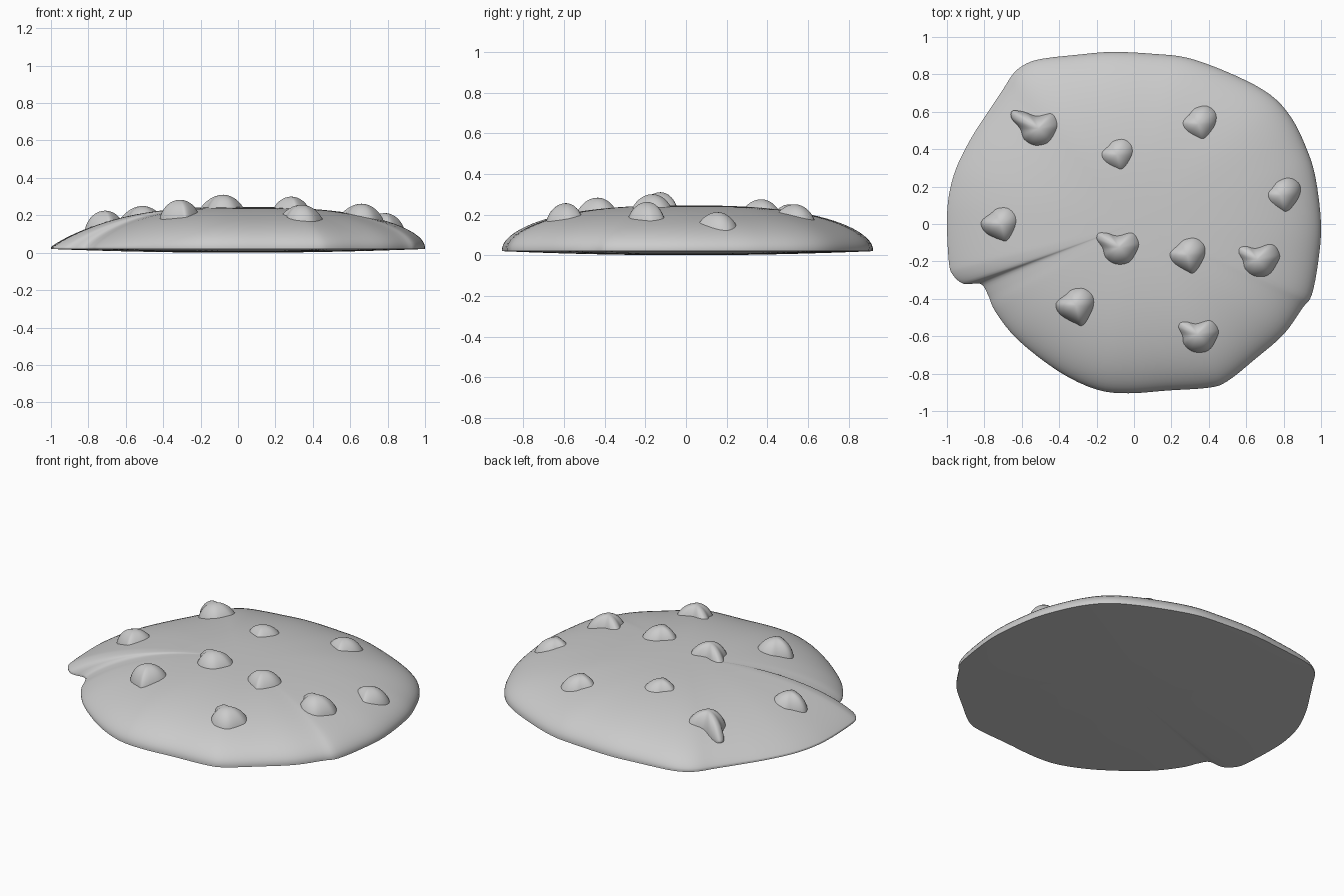
import bpy
import bmesh
import math
from mathutils import Vector

cube = bpy.data.objects.get("Cube")
if cube:
    bpy.data.objects.remove(cube, do_unlink=True)


def flat_colour(name, value):
    mat = bpy.data.materials.new(name)
    mat.use_nodes = True
    colour = (value, value, value, 1)
    mat.diffuse_color = colour
    mat.node_tree.nodes["Principled BSDF"].inputs["Base Color"].default_value = colour
    return mat


grey = flat_colour("plain grey", 0.6)


def smooth_loop(points, steps):
    """Closed Catmull-Rom curve through the given outline points."""
    pts = [Vector(p) for p in points]
    count = len(pts)
    loop = []
    for i in range(count):
        a, b, c, d = (pts[(i + k) % count] for k in (-1, 0, 1, 2))
        for s in range(steps):
            t = s / steps
            loop.append(0.5 * (2 * b + (c - a) * t
                               + (2 * a - 5 * b + 4 * c - d) * t ** 2
                               + (3 * b - a - 3 * c + d) * t ** 3))
    return loop


def build_dome(name, outline, rings, top, bottom, location=(0, 0, 0)):
    """Closed mound: the outline is shrunk ring by ring to the middle, above and below."""
    bm = bmesh.new()
    levels = []
    for height, fractions in ((top, rings), (bottom, rings[::-1])):
        for t in fractions:
            levels.append([bm.verts.new((p.x * t, p.y * t, height(t, p))) for p in outline])
    count = len(outline)
    for lower, upper in zip(levels, levels[1:]):
        for i in range(count):
            j = (i + 1) % count
            bm.faces.new((lower[i], lower[j], upper[j], upper[i]))
    # Fans closing the middle of both sides
    for ring, height in ((levels[0], top), (levels[-1], bottom)):
        centre = bm.verts.new((0, 0, height(0, outline[0])))
        for i in range(count):
            bm.faces.new((centre, ring[i], ring[(i + 1) % count]))
    bmesh.ops.recalc_face_normals(bm, faces=bm.faces)
    mesh = bpy.data.meshes.new(name)
    bm.to_mesh(mesh)
    bm.free()
    mesh.materials.append(grey)
    obj = bpy.data.objects.new(name, mesh)
    obj.location = location
    bpy.context.collection.objects.link(obj)
    bpy.ops.object.select_all(action="DESELECT")
    obj.select_set(True)
    bpy.context.view_layer.objects.active = obj
    bpy.ops.object.shade_smooth_by_angle(angle=math.radians(50))
    return obj


# Biscuit body: uneven round outline with a bite-like notch on one side
body_outline = [
    (1, 0), (.97, .25), (.92, .41), (.84, .57), (.73, .69), (.55, .79),
    (.3, .885), (.1, .91), (-.12, .92), (-.3, .905), (-.48, .885), (-.57, .86),
    (-.64, .81), (-.7, .72), (-.78, .6), (-.87, .46), (-.95, .3), (-.99, .15),
    (-1, 0), (-.99, -.2), (-.97, -.27), (-.91, -.32), (-.82, -.32), (-.78, -.38),
    (-.74, -.47), (-.62, -.62), (-.4, -.79), (-.2, -.885), (-.03, -.905),
    (.18, -.89), (.4, -.875), (.5, -.84), (.65, -.72), (.8, -.59), (.9, -.45),
    (.95, -.38), (.985, -.2)]


def body_top(t, p):
    # The -x side slopes down more gently than the rounded rest
    slope = max(0, -p.normalized().x) ** 2
    return 0.03 + 0.215 * max(0, 1 - t ** 2.6) ** (0.55 + 0.35 * slope)


def body_bottom(t, p):
    return 0.02 * t ** 2


body_rings = [math.sin(math.pi / 2 * i / 24) for i in range(1, 25)]
build_dome("biscuit_body", smooth_loop(body_outline, 4), body_rings, body_top, body_bottom)

# Chips: a plain rounded lump and a lump with a small tail
plain = [(.11, .02), (.1, .07), (.05, .105), (-.02, .095), (-.06, .06),
         (-.11, .01), (-.085, -.05), (0, -.1), (.04, -.11), (.09, -.04)]
tailed = [(.125, .03), (.085, .09), (-.01, .07), (-.08, .09), (-.14, .095),
          (-.145, .055), (-.1, 0), (-.08, -.06), (-.02, -.1), (.06, -.09), (.11, -.02)]

CHIP_HEIGHT = 0.12


def chip_top(t, p):
    # The tail stays lower than the main lump
    reach = min(1, 0.11 / p.length)
    return -CHIP_HEIGHT + CHIP_HEIGHT * max(0, 1 - t ** 2) ** (0.55 / reach)


def chip_bottom(t, p):
    return -CHIP_HEIGHT - 0.01


# Middle of each chip and the height of its peak
chips = {
    "plain_chip": (plain, [(-.09, .37, .275), (.345, .535, .25), (.785, .155, .212),
                           (-.71, 0, .225), (.285, -.165, .3), (-.31, -.435, .283)]),
    "tailed_chip": (tailed, [(-.51, .51, .25), (-.08, -.125, .31),
                             (.66, -.19, .262), (.34, -.59, .256)]),
}
chip_rings = [math.sin(math.pi / 2 * i / 10) for i in range(1, 11)]
for label, (shape, places) in chips.items():
    for number, place in enumerate(places, 1):
        build_dome(f"{label}_{number}", smooth_loop(shape, 4), chip_rings,
                   chip_top, chip_bottom, place)
